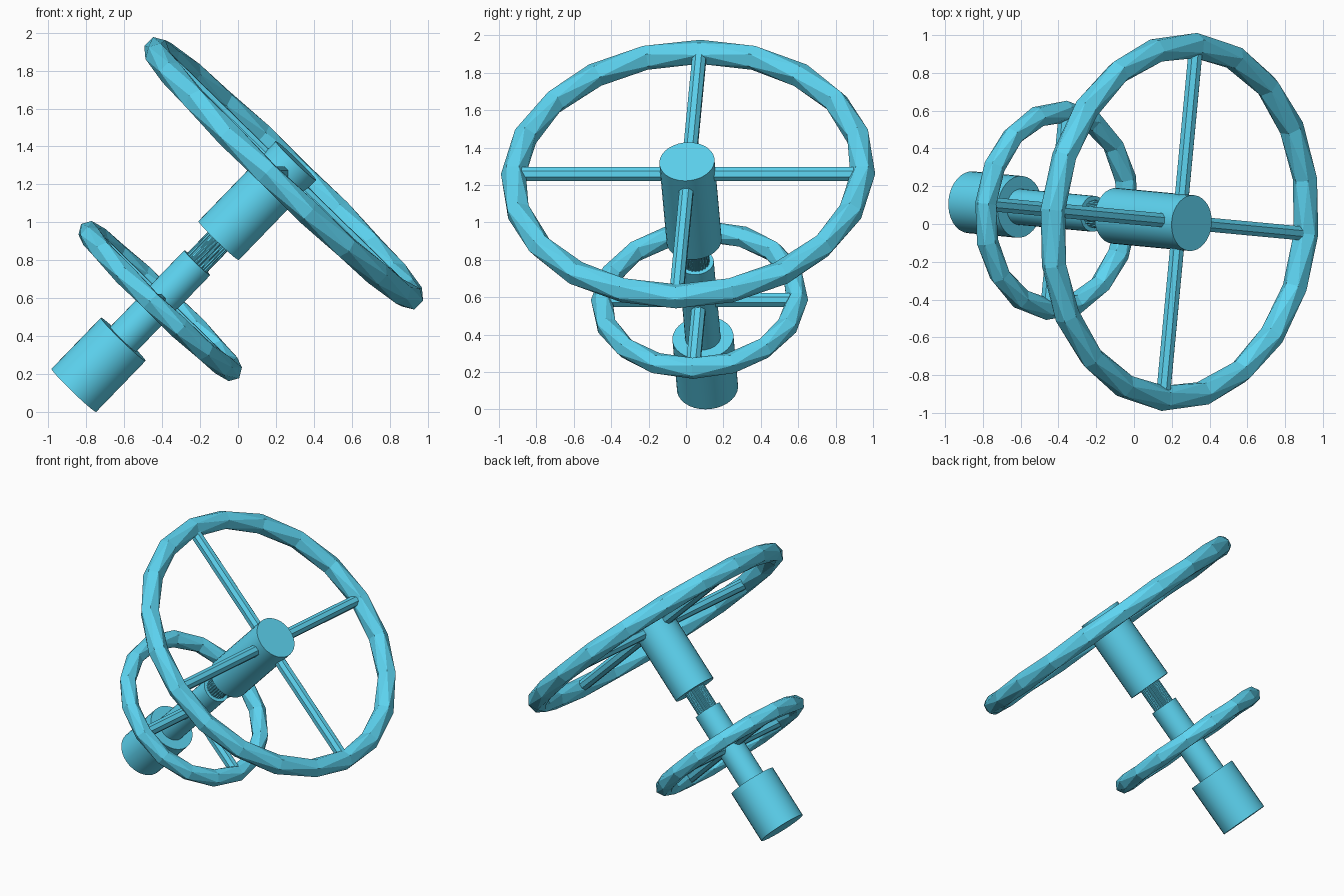
import bpy, bmesh, math
from mathutils import Vector, Matrix

if "Cube" in bpy.data.objects:
    bpy.data.objects.remove(bpy.data.objects["Cube"])

# Tilted local frame: u horizontal, v up the wheel slope, d along the shaft
base = Vector((-0.865, 0.115, 0.115))
d = (Vector((0.305, 0.005, 1.325)) - base).normalized()
u = Vector((0, 0, 1)).cross(d).normalized()
v = d.cross(u)
frame = Matrix((u, v, d)).transposed().to_4x4()
frame.translation = base

mat = bpy.data.materials.new("cyan")
mat.diffuse_color = (0.11, 0.66, 0.88, 1)
mat.use_nodes = True
mat.node_tree.nodes["Principled BSDF"].inputs["Base Color"].default_value = mat.diffuse_color


def finish(name, bm, smooth=False):
    bmesh.ops.recalc_face_normals(bm, faces=bm.faces)
    me = bpy.data.meshes.new(name)
    bm.to_mesh(me)
    bm.free()
    ob = bpy.data.objects.new(name, me)
    bpy.context.collection.objects.link(ob)
    ob.matrix_world = frame
    me.materials.append(mat)
    if smooth:
        bpy.ops.object.select_all(action='DESELECT')
        ob.select_set(True)
        bpy.context.view_layer.objects.active = ob
        bpy.ops.object.shade_smooth_by_angle(angle=math.radians(30))


def cylinder(name, radius, s0, s1, sides=32):
    bm = bmesh.new()
    bmesh.ops.create_cone(bm, cap_ends=True, segments=sides, radius1=radius,
                          radius2=radius, depth=s1 - s0,
                          matrix=Matrix.Translation((0, 0, (s0 + s1) / 2)))
    finish(name, bm, True)


def rim(name, R, r, s, n, m=6):
    # faceted rim whose cross-section twists half a side per segment (n even)
    bm = bmesh.new()
    vs = []
    for i in range(n):
        a = math.tau * i / n
        for k in range(m):
            b = math.tau * (k + i / 2) / m
            q = R + r * math.cos(b)
            vs.append(bm.verts.new((q * math.cos(a), q * math.sin(a),
                                    s + r * math.sin(b))))

    def at(i, k):
        if i == n:
            i, k = 0, k + n // 2
        return vs[i * m + k % m]
    for i in range(n):
        for k in range(m):
            bm.faces.new((at(i, k), at(i + 1, k), at(i, k + 1)))
            bm.faces.new((at(i, k + 1), at(i + 1, k), at(i + 1, k + 1)))
    finish(name, bm)


def spokes(name, length, radius, s):
    # two crossing rods make four spokes
    bm = bmesh.new()
    for axis in ('X', 'Y'):
        bmesh.ops.create_cone(bm, cap_ends=True, segments=8, radius1=radius,
                              radius2=radius, depth=2 * length,
                              matrix=Matrix.Translation((0, 0, s)) @
                              Matrix.Rotation(math.pi / 2, 4, axis) @
                              Matrix.Rotation(math.pi / 8, 4, 'Z'))
    finish(name, bm)


def splined_shaft(name, r0, r1, s0, s1, teeth=24):
    bm = bmesh.new()
    pts = []
    for i in range(teeth * 4):
        a = math.tau * i / (teeth * 4)
        r = r1 if i % 4 < 2 else r0
        pts.append(bm.verts.new((r * math.cos(a), r * math.sin(a), s0)))
    f = bm.faces.new(pts)
    ext = bmesh.ops.extrude_face_region(bm, geom=[f], use_keep_orig=True)
    bmesh.ops.translate(bm, vec=(0, 0, s1 - s0),
                        verts=[g for g in ext['geom'] if isinstance(g, bmesh.types.BMVert)])
    finish(name, bm)


# Shaft parts from bottom to top
cylinder("base_socket", 0.164, 0.0, 0.375)
cylinder("lower_shaft", 0.095, 0.30, 0.937)
splined_shaft("splined_shaft", 0.068, 0.073, 0.90, 1.15)
cylinder("upper_hub", 0.148, 1.10, 1.687)

# Small and large wheels
rim("small_wheel_rim", 0.525, 0.058, 0.656, 16)
spokes("small_wheel_spokes", 0.50, 0.04, 0.656)
rim("large_wheel_rim", 0.938, 0.067, 1.594, 20)
spokes("large_wheel_spokes", 0.90, 0.04, 1.594)
